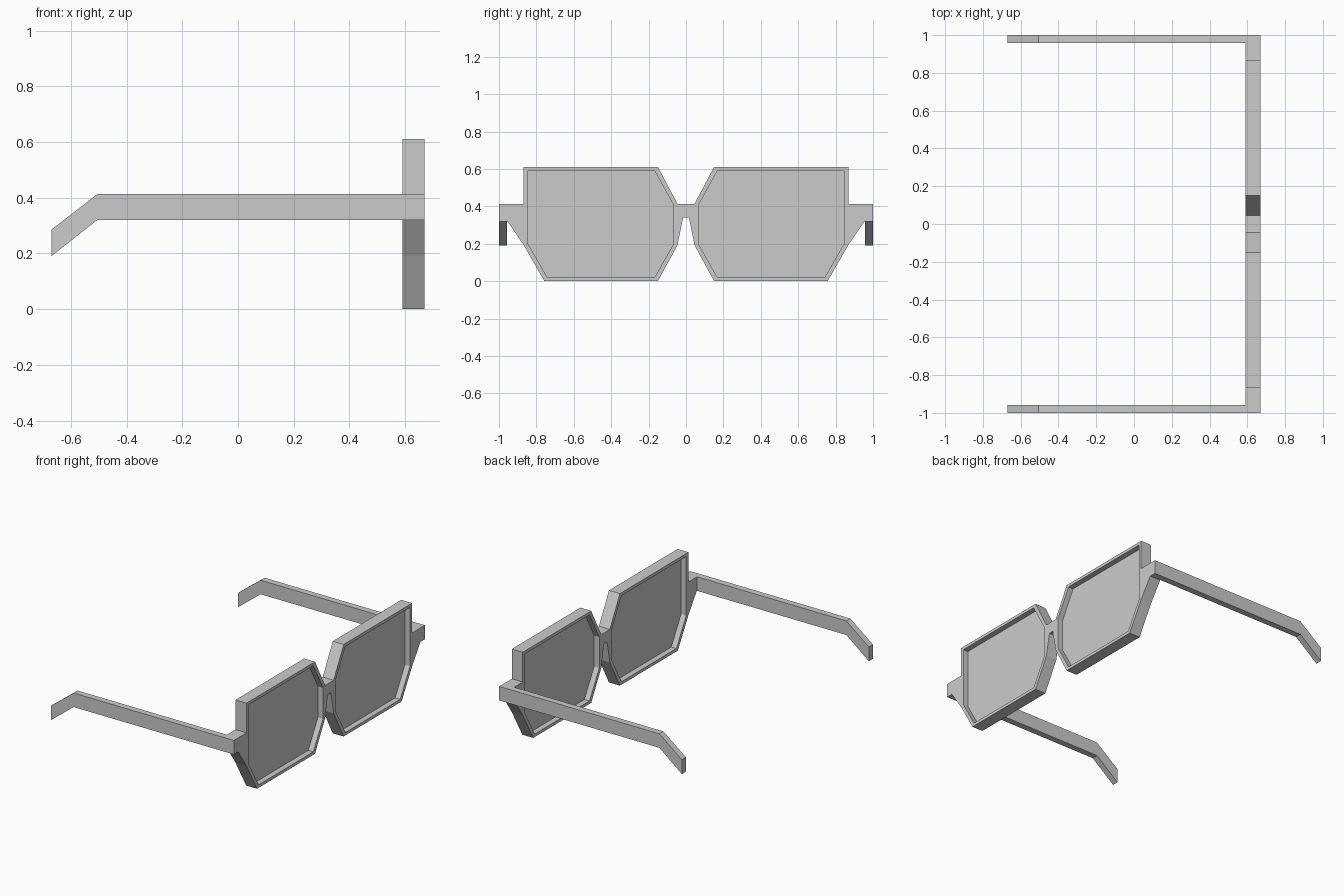
import bpy, bmesh
from mathutils import Matrix, Vector

if "Cube" in bpy.data.objects:
    bpy.data.objects.remove(bpy.data.objects["Cube"])


def plate(name, loops, depth, axes, origin):
    """Extrude closed outlines (first is outer, others are holes) to a mesh centred on origin."""
    cu = bpy.data.curves.new(name, 'CURVE')
    cu.dimensions = '2D'
    cu.fill_mode = 'BOTH'
    cu.extrude = depth / 2
    for pts in loops:
        sp = cu.splines.new('POLY')
        sp.points.add(len(pts) - 1)
        for p, (u, v) in zip(sp.points, pts):
            p.co = (u, v, 0, 1)
        sp.use_cyclic_u = True
    tmp = bpy.data.objects.new(name + "_outline", cu)
    bpy.context.collection.objects.link(tmp)
    bpy.context.view_layer.update()
    dg = bpy.context.evaluated_depsgraph_get()
    me = bpy.data.meshes.new_from_object(tmp.evaluated_get(dg))
    bpy.data.objects.remove(tmp)
    # Place in the model frame and weld caps to sides
    rot = Matrix([Vector(a) for a in axes]).transposed().to_4x4()
    me.transform(Matrix.Translation(origin) @ rot)
    bm = bmesh.new()
    bm.from_mesh(me)
    bmesh.ops.remove_doubles(bm, verts=bm.verts, dist=1e-4)
    bmesh.ops.recalc_face_normals(bm, faces=bm.faces)
    for f in bm.faces:
        f.smooth = False
    bm.to_mesh(me)
    bm.free()
    me.name = name
    ob = bpy.data.objects.new(name, me)
    bpy.context.collection.objects.link(ob)
    return ob


def flip(pts):
    return [(-u, v) for u, v in reversed(pts)]


YZ = ((0, 1, 0), (0, 0, 1), (1, 0, 0))    # outline in y-z, depth along x
XZ = ((1, 0, 0), (0, 0, 1), (0, -1, 0))   # outline in x-z, depth along y

# Half outline of the frame, from bridge top round to bridge underside
half = [(0.045, 0.413), (0.15, 0.61), (0.868, 0.61), (0.868, 0.413),
        (1.0, 0.413), (1.0, 0.32), (0.955, 0.32), (0.868, 0.193),
        (0.757, 0.0), (0.15, 0.0), (0.045, 0.193), (0.016, 0.34)]
# Lens opening
opening = [(0.066, 0.405), (0.168, 0.59), (0.845, 0.59), (0.845, 0.2),
           (0.742, 0.02), (0.168, 0.02), (0.066, 0.2)]

# Front frame with bridge, hinge lugs and two openings
plate("front_frame", [half + flip(half), opening, flip(opening)],
      0.08, YZ, (0.63, 0, 0))

# Lenses, set halfway through the frame depth
plate("lens_right", [opening], 0.006, YZ, (0.63, 0, 0))
plate("lens_left", [flip(opening)], 0.006, YZ, (0.63, 0, 0))

# Temple arms with bent ear tips
arm = [(0.59, 0.413), (0.59, 0.32), (-0.505, 0.32), (-0.67, 0.19),
       (-0.67, 0.285), (-0.505, 0.413)]
for side, s in (("right", 1), ("left", -1)):
    plate("temple_arm_" + side, [arm], 0.042, XZ, (0, s * 0.979, 0))
